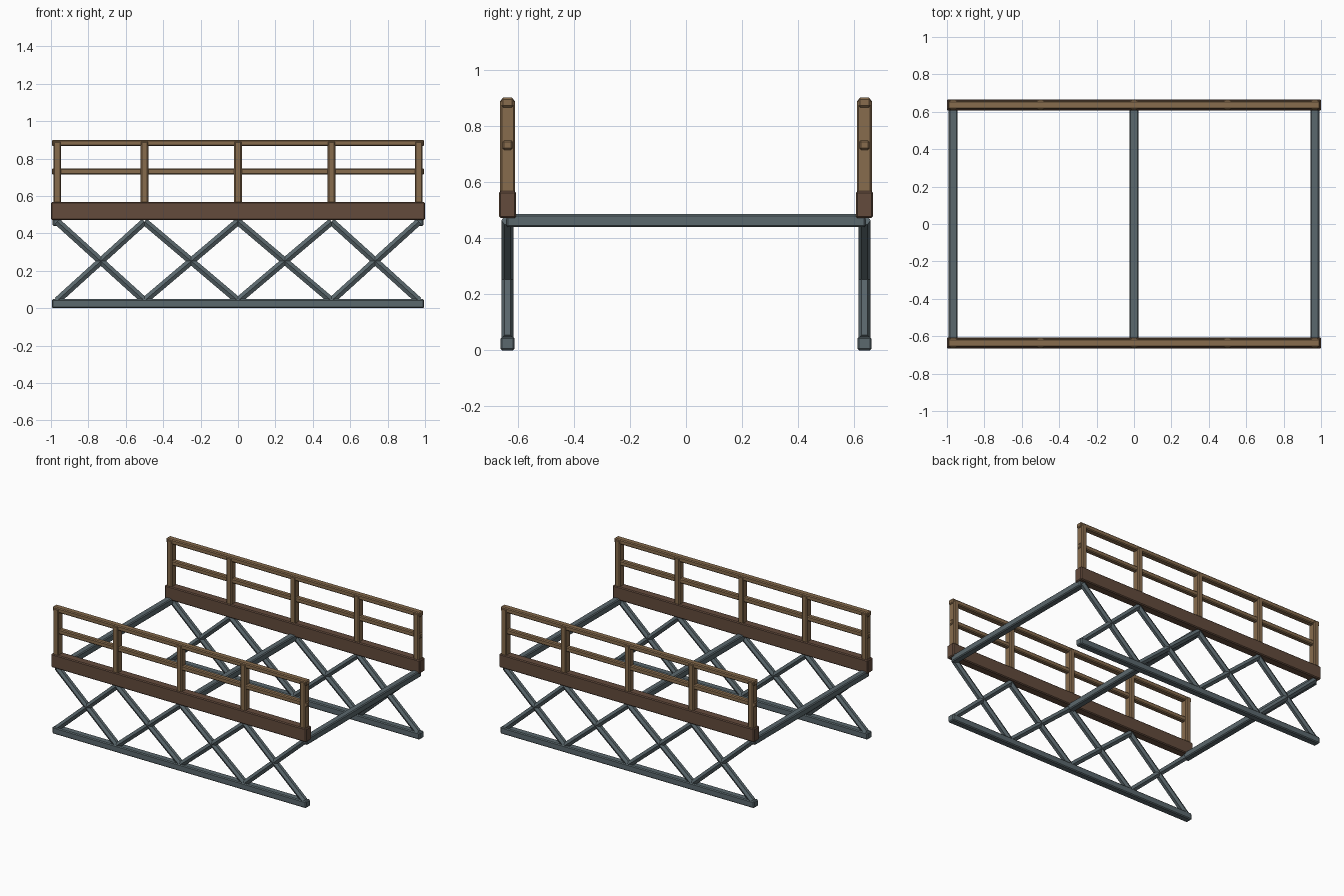
import bpy, math
from mathutils import Vector

if "Cube" in bpy.data.objects:
    bpy.data.objects.remove(bpy.data.objects["Cube"])


def material(name, rgb):
    m = bpy.data.materials.new(name)
    m.diffuse_color = (*rgb, 1)
    m.use_nodes = True
    m.node_tree.nodes["Principled BSDF"].inputs["Base Color"].default_value = m.diffuse_color
    return m


STEEL = material("grey_steel", (0.105, 0.14, 0.155))
DARK = material("dark_timber", (0.125, 0.07, 0.045))
WOOD = material("light_timber", (0.245, 0.15, 0.075))
SIDE_Y = 0.636
STATIONS = [-0.967, -0.5, 0, 0.5, 0.967]


def beam(name, centre, size, mat, bevel=0.006):
    bpy.ops.mesh.primitive_cube_add(size=1, location=centre)
    ob = bpy.context.object
    ob.name = name
    ob.scale = size
    bpy.ops.object.transform_apply(location=False, rotation=False, scale=True)
    mod = ob.modifiers.new("chamfer", 'BEVEL')
    mod.width = bevel
    mod.segments = 1
    ob.data.materials.append(mat)
    return ob


def strut(name, a, b, radius, mat):
    a, b = Vector(a), Vector(b)
    d = b - a
    bpy.ops.mesh.primitive_cylinder_add(vertices=6, radius=radius, depth=d.length,
                                        location=(a + b) / 2)
    ob = bpy.context.object
    ob.name = name
    # spin puts a ridge on the outward face
    ob.rotation_euler = (0, math.atan2(d.x, d.z), 0)
    ob.data.materials.append(mat)
    return ob


for label, s in (("front", -1), ("back", 1)):
    y = s * SIDE_Y
    # lower chord and main girder
    beam(f"{label}_lower_chord", (0, y, 0.024), (1.99, 0.05, 0.048), STEEL)
    beam(f"{label}_girder", (0, y, 0.519), (2.0, 0.061, 0.096), DARK)
    # crossed bracing between stations
    for i, (x0, x1) in enumerate(zip(STATIONS, STATIONS[1:]), 1):
        strut(f"{label}_rising_brace_{i}", (x0, y, 0.04), (x1, y, 0.463), 0.022, STEEL)
        strut(f"{label}_falling_brace_{i}", (x0, y, 0.463), (x1, y, 0.04), 0.022, STEEL)
    # railing posts
    for i, x in enumerate(STATIONS, 1):
        beam(f"{label}_post_{i}", (x, y, 0.727), (0.041, 0.053, 0.332), WOOD)
    # handrail and middle rail
    beam(f"{label}_handrail", (0, y, 0.883), (1.99, 0.044, 0.034), WOOD)
    beam(f"{label}_middle_rail", (0, y, 0.731), (1.99, 0.036, 0.034), WOOD)

# cross beams joining the two sides
for label, x in (("left", -0.967), ("middle", 0), ("right", 0.967)):
    beam(f"{label}_cross_beam", (x, 0, 0.462), (0.047, 1.28, 0.046), STEEL)
